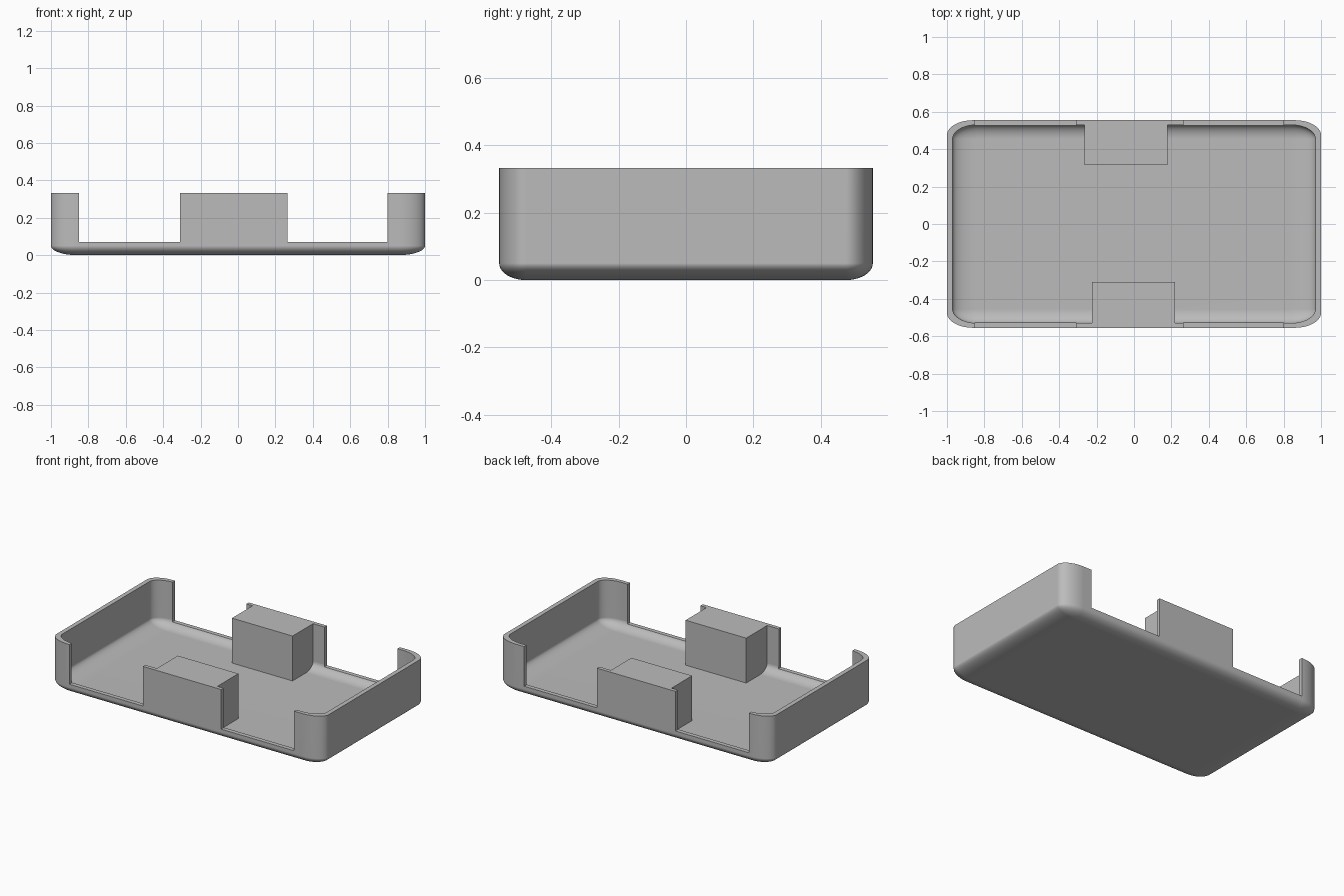
import bpy, bmesh
from math import sin, cos, pi

cube = bpy.data.objects.get("Cube")
if cube:
    bpy.data.objects.remove(cube, do_unlink=True)

HX, HY, TOP = 1.0, 0.555, 0.333
WALL_X, WALL_Y, FLOOR, SILL = 0.03, 0.025, 0.035, 0.07
STEPS = 10

grey = bpy.data.materials.new("plain grey")
grey.use_nodes = True
grey.diffuse_color = (0.5, 0.5, 0.5, 1)
grey.node_tree.nodes["Principled BSDF"].inputs["Base Color"].default_value = (0.5, 0.5, 0.5, 1)


def make_object(name, bm):
    bmesh.ops.recalc_face_normals(bm, faces=bm.faces)
    mesh = bpy.data.meshes.new(name)
    bm.to_mesh(mesh)
    bm.free()
    obj = bpy.data.objects.new(name, mesh)
    bpy.context.collection.objects.link(obj)
    mesh.materials.append(grey)
    return obj


def box(name, x0, x1, y0, y1, z0, z1):
    bm = bmesh.new()
    bmesh.ops.create_cube(bm, size=1)
    for v in bm.verts:
        v.co.x = x1 if v.co.x > 0 else x0
        v.co.y = y1 if v.co.y > 0 else y0
        v.co.z = z1 if v.co.z > 0 else z0
    return make_object(name, bm)


def rounded_rings(hx, hy, z0, rx, ry, rz):
    """Rings of a box with elliptical rounded corners, from the base to the rim."""
    levels = [(sin(i / STEPS * pi / 2), z0 + rz * (1 - cos(i / STEPS * pi / 2)))
              for i in range(STEPS + 1)] + [(1, TOP)]
    rings = []
    for s, z in levels:
        ring = []
        for k, (sx, sy) in enumerate([(1, 1), (-1, 1), (-1, -1), (1, -1)]):
            for j in range(STEPS + 1):
                a = (k + j / STEPS) * pi / 2
                ring.append((sx * (hx - rx) + rx * s * cos(a),
                             sy * (hy - ry) + ry * s * sin(a), z))
        rings.append(ring)
    return rings


# Tray shell: outer skin up, over the rim, inner skin down
outer = rounded_rings(HX, HY, 0, 0.14, 0.08, 0.05)
inner = rounded_rings(HX - WALL_X, HY - WALL_Y, FLOOR, 0.13, 0.075, 0.05)
bm = bmesh.new()
rings = [[bm.verts.new(p) for p in ring] for ring in outer + inner[::-1]]
for a, b in zip(rings, rings[1:]):
    for i in range(len(a)):
        j = (i + 1) % len(a)
        bm.faces.new((a[i], a[j], b[j], b[i]))
bm.faces.new(rings[0])
bm.faces.new(rings[-1])
bmesh.ops.remove_doubles(bm, verts=bm.verts, dist=1e-5)
tray = make_object("tray_shell", bm)

# Openings through the front and back walls
for name, x0, x1 in (("right_opening_cutter", -0.85, -0.31), ("left_opening_cutter", 0.265, 0.8)):
    cutter = box(name, x0, x1, -1, 1, SILL, 1)
    cutter.hide_render = True
    cutter.hide_set(True)
    mod = tray.modifiers.new(name, 'BOOLEAN')
    mod.operation, mod.solver, mod.object = 'DIFFERENCE', 'EXACT', cutter

# Bake the openings, then remove the cutters
bpy.context.view_layer.update()
cut = bpy.data.meshes.new_from_object(tray.evaluated_get(bpy.context.evaluated_depsgraph_get()))
tray.modifiers.clear()
tray.data = cut
for obj in [o for o in bpy.data.objects if o.name.endswith("_cutter")]:
    bpy.data.objects.remove(obj, do_unlink=True)

bpy.ops.object.select_all(action='DESELECT')
tray.select_set(True)
bpy.context.view_layer.objects.active = tray
bpy.ops.object.shade_smooth_by_angle(angle=0.5)
weighted = tray.modifiers.new("even_flats", 'WEIGHTED_NORMAL')
weighted.keep_sharp = True

# Solid blocks behind the middle wall tabs
inside = HY - WALL_Y
box("front_block", -0.225, 0.22, -inside, -0.31, 0.02, TOP)
box("back_block", -0.265, 0.18, 0.315, inside, 0.02, TOP)
